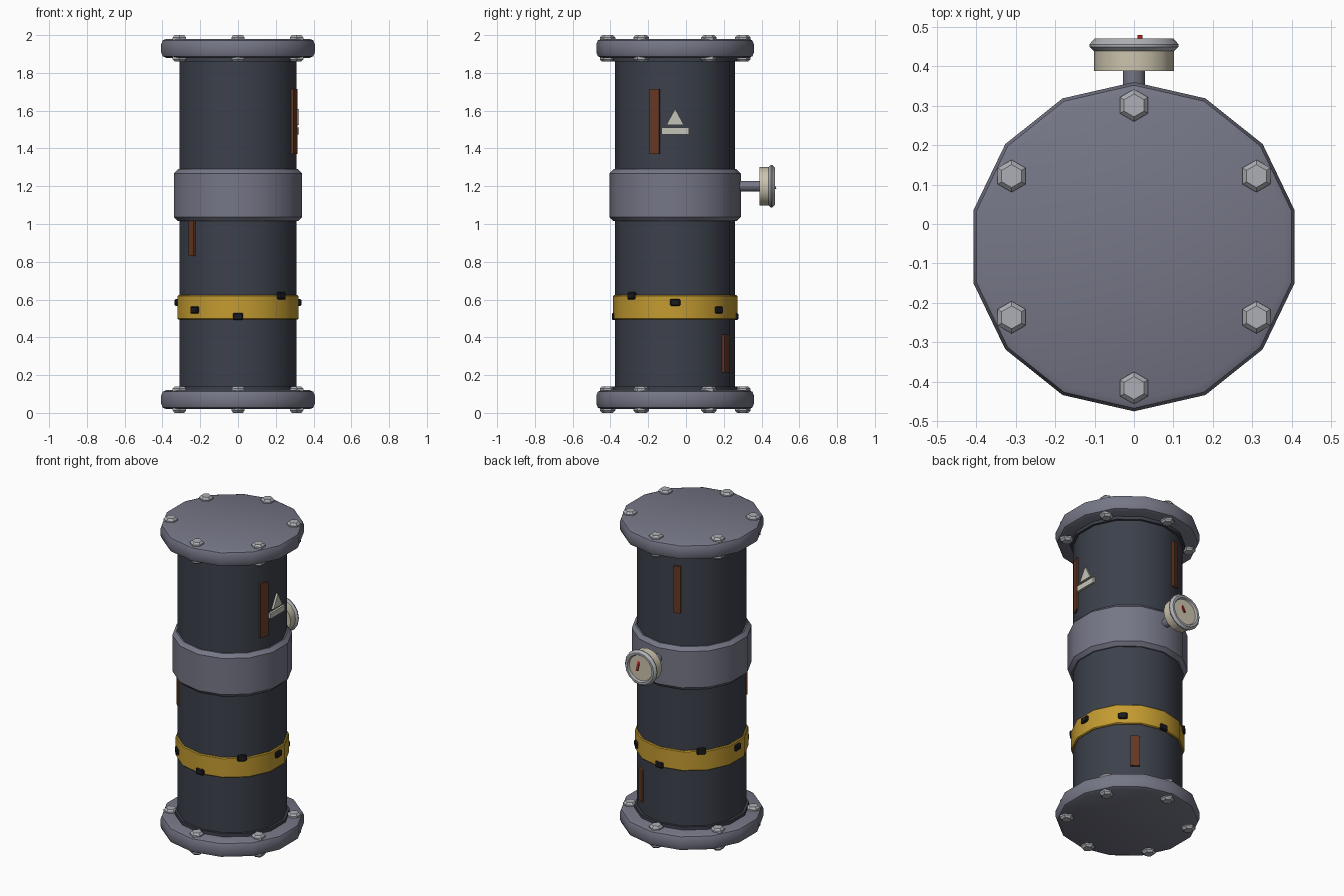
import bpy, bmesh, math
from mathutils import Matrix, Vector

if "Cube" in bpy.data.objects:
    bpy.data.objects.remove(bpy.data.objects["Cube"])

CY = -0.0575   # pipe axis in y
SIDES = 14


def material(name, rgb):
    m = bpy.data.materials.new(name)
    m.diffuse_color = (*rgb, 1)
    m.use_nodes = True
    m.node_tree.nodes["Principled BSDF"].inputs["Base Color"].default_value = m.diffuse_color
    return m


DARK = material("dark_paint", (0.045, 0.052, 0.07))
STEEL = material("blue_steel", (0.18, 0.185, 0.24))
BOLT = material("bolt_metal", (0.42, 0.43, 0.46))
YELLOW = material("yellow_paint", (0.55, 0.33, 0.03))
BLACK = material("black_paint", (0.012, 0.012, 0.015))
RUST = material("rust", (0.13, 0.04, 0.018))
PALE = material("pale_paint", (0.55, 0.55, 0.48))
CREAM = material("cream", (0.6, 0.55, 0.42))
RED = material("red", (0.5, 0.02, 0.02))


def finish(name, bm, mat, matrix, smooth=True):
    bmesh.ops.recalc_face_normals(bm, faces=bm.faces)
    me = bpy.data.meshes.new(name)
    bm.to_mesh(me)
    bm.free()
    ob = bpy.data.objects.new(name, me)
    bpy.context.collection.objects.link(ob)
    ob.matrix_world = matrix
    me.materials.append(mat)
    if smooth:
        bpy.ops.object.select_all(action='DESELECT')
        ob.select_set(True)
        bpy.context.view_layer.objects.active = ob
        bpy.ops.object.shade_smooth_by_angle(angle=math.radians(30))
    return ob


def lathe(name, profile, mat, matrix=None, sides=SIDES, smooth=True):
    """Revolve (radius, height) points around local z and cap both ends."""
    bm = bmesh.new()
    rings = []
    for r, z in profile:
        angles = [math.pi / 2 + 2 * math.pi * i / sides for i in range(sides)]
        rings.append([bm.verts.new((r * math.cos(a), r * math.sin(a), z)) for a in angles])
    for a, b in zip(rings, rings[1:]):
        for i in range(sides):
            j = (i + 1) % sides
            bm.faces.new((a[i], a[j], b[j], b[i]))
    bm.faces.new(rings[0])
    bm.faces.new(rings[-1])
    return finish(name, bm, mat, matrix or Matrix.Translation((0, CY, 0)), smooth)


def box(name, size, mat, matrix, bevel=0.0):
    bm = bmesh.new()
    bmesh.ops.create_cube(bm, size=1, matrix=Matrix.Diagonal((*size, 1)))
    if bevel:
        bmesh.ops.bevel(bm, geom=bm.edges[:], offset=bevel, segments=1, affect='EDGES')
    return finish(name, bm, mat, matrix, False)


def on_pipe(deg, radius, z):
    """Frame on the pipe wall: local x points outward, local y runs around."""
    return (Matrix.Translation((0, CY, z)) @ Matrix.Rotation(math.radians(deg), 4, 'Z')
            @ Matrix.Translation((radius, 0, 0)))


def chamfered(r, z0, z1, c):
    return [(r - c, z0), (r, z0 + c), (r, z1 - c), (r - c, z1)]


# Main pipe, middle collar and yellow band
lathe("pipe_body", [(0.318, 0.1), (0.318, 1.9)], DARK)
lathe("middle_collar", chamfered(0.348, 1.015, 1.29, 0.022), STEEL)
lathe("warning_band", chamfered(0.329, 0.495, 0.623, 0.005), YELLOW)

# End flanges with weld necks and through bolts
for end, z in (("bottom", 0.02), ("top", 1.88)):
    lathe(end + "_flange", [(0.39, z), (0.409, z + 0.008), (0.417, z + 0.028),
                            (0.417, z + 0.072), (0.409, z + 0.092), (0.39, z + 0.1)], STEEL)
    neck = (0.12, 0.14) if end == "bottom" else (1.86, 1.88)
    lathe(end + "_neck_ring", [(0.333, neck[0]), (0.333, neck[1])], DARK)
    for k in range(6):
        a = math.radians(90 + 60 * k)
        place = Matrix.Translation((0.358 * math.cos(a), CY + 0.358 * math.sin(a), z - 0.02))
        lathe(f"{end}_bolt_{k + 1}", [(0.029, 0), (0.041, 0.012), (0.041, 0.128), (0.029, 0.14)],
              BOLT, place, 6, False)

# Dark marks stepping around the yellow band
for k in range(8):
    z = (0.51, 0.62, 0.585, 0.545)[k % 4]
    box(f"band_mark_{k + 1}", (0.024, 0.055, 0.038), BLACK,
        on_pipe(-90 + 45 * k, 0.323, z), 0.006)

# Rust streaks: angle, bottom, top, width
for k, (deg, z0, z1, w) in enumerate([(-20, 1.37, 1.715, 0.056), (220, 0.83, 1.02, 0.042),
                                      (58, 0.215, 0.415, 0.055), (110, 1.5, 1.8, 0.042)]):
    box(f"rust_streak_{k + 1}", (0.02, w, z1 - z0), RUST, on_pipe(deg, 0.314, (z0 + z1) / 2))

# Arrow marking on the right side
box("arrow_bar", (0.02, 0.146, 0.036), PALE, on_pipe(0, 0.313, 1.493))
bm = bmesh.new()
tri = [bm.verts.new((0.0, y, z)) for y, z in ((-0.046, 0), (0.046, 0), (0, 0.085))]
face = bm.faces.new(tri)
ext = bmesh.ops.extrude_face_region(bm, geom=[face])
bmesh.ops.translate(bm, vec=(0.02, 0, 0),
                    verts=[v for v in ext["geom"] if isinstance(v, bmesh.types.BMVert)])
finish("arrow_head", bm, PALE, on_pipe(0, 0.303, 1.525), False)

# Pressure gauge on the back, lathed along +y
gauge = Matrix.Translation((0, 0, 1.2)) @ Matrix.Rotation(math.radians(-90), 4, 'X')
lathe("gauge_stem", [(0.028, 0.24), (0.028, 0.4)], STEEL, gauge, 12)
lathe("gauge_case", [(0.101, 0.388), (0.101, 0.445)], CREAM, gauge, 16)
lathe("gauge_bezel", [(0.098, 0.435), (0.113, 0.449), (0.113, 0.455), (0.1, 0.47),
                      (0.087, 0.47), (0.08, 0.455)], BOLT, gauge, 16)
lathe("gauge_face", [(0.083, 0.445), (0.083, 0.457)], CREAM, gauge, 16)
box("gauge_needle", (0.012, 0.008, 0.058), RED,
    Matrix.Translation((0.015, 0.464, 1.212)) @ Matrix.Rotation(math.radians(22), 4, 'X'))
